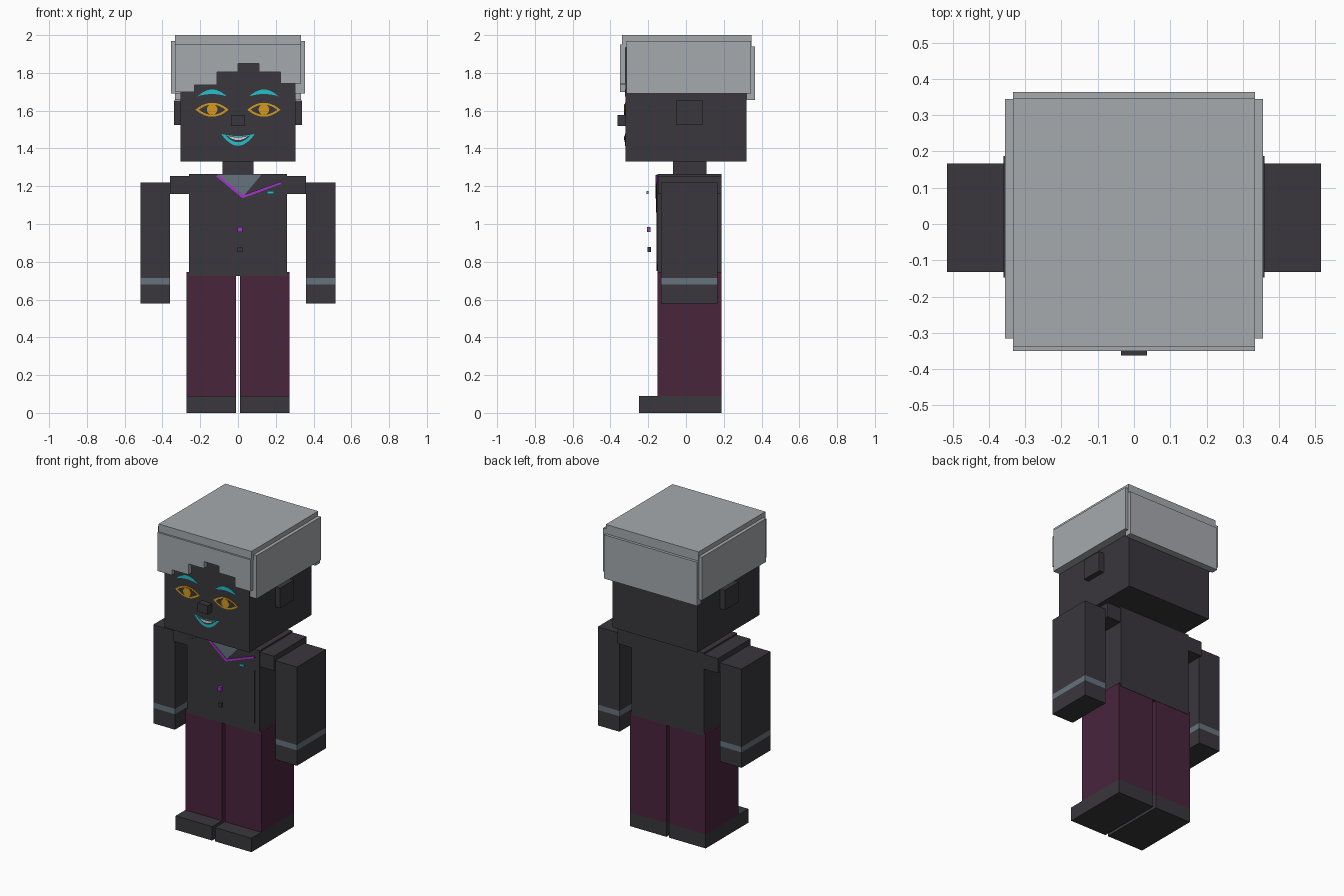
import bpy
import bmesh
import math

cube = bpy.data.objects.get("Cube")
if cube:
    bpy.data.objects.remove(cube, do_unlink=True)


def material(name, r, g, b):
    mat = bpy.data.materials.new(name)
    mat.use_nodes = True
    mat.diffuse_color = (r, g, b, 1)
    shader = next(n for n in mat.node_tree.nodes if n.type == "BSDF_PRINCIPLED")
    shader.inputs["Base Color"].default_value = (r, g, b, 1)
    return mat


charcoal = material("charcoal", .041, .038, .045)
silver = material("silver hair", .38, .40, .42)
plum = material("plum cloth", .067, .018, .046)
slate = material("slate shirt", .13, .17, .20)
violet = material("violet trim", .37, .035, .60)
cyan = material("cyan paint", .017, .53, .60)
gold = material("gold paint", .66, .32, .013)
white = material("tooth white", .70, .62, .65)


def finish(name, bm, mat):
    bmesh.ops.recalc_face_normals(bm, faces=bm.faces[:])
    mesh = bpy.data.meshes.new(name)
    bm.to_mesh(mesh)
    bm.free()
    mesh.materials.append(mat)
    obj = bpy.data.objects.new(name, mesh)
    bpy.context.scene.collection.objects.link(obj)
    return obj


def box(name, mat, xs, ys, zs):
    """Block between pairs of bounds."""
    bm = bmesh.new()
    bmesh.ops.create_cube(bm, size=1)
    for v in bm.verts:
        for i, (lo, hi) in enumerate((xs, ys, zs)):
            v.co[i] = hi if v.co[i] > 0 else lo
    return finish(name, bm, mat)


def pair(name, mat, xs, ys, zs):
    """Matching blocks on both sides."""
    box("left_" + name, mat, xs, ys, zs)
    box("right_" + name, mat, (-xs[1], -xs[0]), ys, zs)


def plate(name, mat, points, front, depth=.004):
    """Upright outline in x and z, pushed back from its front."""
    bm = bmesh.new()
    face = bm.faces.new([bm.verts.new((x, front, z)) for x, z in points])
    new = bmesh.ops.extrude_face_region(bm, geom=[face])["geom"]
    for v in new:
        if isinstance(v, bmesh.types.BMVert):
            v.co.y += depth
    return finish(name, bm, mat)


def crescent(name, mat, cx, cz, half, top, bottom, front, steps=12):
    """Area between two parabolas that meet at the corners."""
    s = [-1 + 2 * i / steps for i in range(steps + 1)]
    upper = [(cx + half * t, cz + top * (1 - t * t)) for t in s]
    lower = [(cx + half * t, cz + bottom * (1 - t * t)) for t in s[-2:0:-1]]
    return plate(name, mat, upper + lower, front)


# Legs and shoes
body_y = (-.15, .187)
pair("trouser_leg", plum, (.01, .272), body_y, (.09, .745))
pair("shoe", charcoal, (.01, .272), (-.25, .187), (0, .09))

# Torso, shoulders and neck
box("torso", charcoal, (-.26, .26), (-.152, .189), (.725, 1.265))
pair("shoulder", charcoal, (.26, .36), (-.147, .187), (1.16, 1.255))
box("neck", charcoal, (-.083, .083), (-.07, .108), (1.26, 1.335))

# Arms with cuffs
arm_x, arm_y = (.36, .515), (-.132, .167)
pair("arm", charcoal, arm_x, arm_y, (.715, 1.22))
pair("cuff", slate, arm_x, arm_y, (.68, .715))
pair("hand", charcoal, arm_x, arm_y, (.58, .68))

# Waistcoat, shirt and collar trim
plate("waistcoat", charcoal,
      [(-.24, 1.21), (-.12, 1.26), (.027, 1.14), (.23, 1.22),
       (.227, .785), (.027, .75), (-.227, .8)], -.156)
plate("shirt_front", slate, [(-.11, 1.262), (.125, 1.262), (.027, 1.145)], -.157)
plate("lapel", charcoal,
      [(-.14, 1.25), (-.12, 1.25), (.027, 1.14), (.235, 1.215), (.09, 1.12), (-.05, 1.06)], -.158)
plate("collar_trim", violet,
      [(-.125, 1.26), (-.105, 1.26), (.028, 1.153), (.228, 1.225), (.228, 1.212), (.024, 1.136)], -.161)

# Floating brooch and buttons
box("brooch", cyan, (.153, .19), (-.208, -.199), (1.16, 1.174))
box("upper_button", violet, (-.002, .024), (-.206, -.188), (.958, .984))
box("lower_button", charcoal, (-.002, .024), (-.204, -.186), (.852, .878))

# Head, ears and nose
box("head", charcoal, (-.305, .305), (-.32, .32), (1.33, 1.95))
pair("ear", charcoal, (.305, .34), (-.053, .087), (1.525, 1.655))
box("nose", charcoal, (-.036, .036), (-.362, -.32), (1.52, 1.577))

# Hair cap, side and back panels
box("hair_cap", silver, (-.333, .333), (-.338, .346), (1.935, 2))
pair("hair_side", silver, (.305, .355), (-.315, .344), (1.69, 1.97))
box("hair_back", silver, (-.333, .333), (.32, .364), (1.656, 1.94))

# Stepped fringe: each step has a right end and a lower edge
steps = [(-.23, 1.70), (-.11, 1.735), (0, 1.805), (.11, 1.85), (.225, 1.805), (.333, 1.745)]
outline, x = [(-.333, 1.95)], -.333
for end, z in steps:
    outline += [(x, z), (end, z)]
    x = end
plate("hair_fringe", silver, outline + [(.333, 1.95)], -.35, .03)

# Eyes and brows
for side, sx in (("left", 1), ("right", -1)):
    cx = sx * .137
    crescent(side + "_brow", cyan, cx, 1.676, .077, .036, .012, -.323)
    crescent(side + "_eye_rim", gold, cx, 1.605, .088, .037, -.037, -.323)
    crescent(side + "_eye_inner", charcoal, cx, 1.605, .07, .027, -.027, -.325)
    ring = [math.tau * i / 16 for i in range(16)]
    plate(side + "_iris", gold,
          [(cx + .028 * math.cos(a), 1.606 + .028 * math.sin(a)) for a in ring], -.327)

# Mouth and teeth
crescent("lips", cyan, 0, 1.478, .09, -.012, -.064, -.323)
crescent("mouth_inside", charcoal, 0, 1.469, .066, -.008, -.036, -.325)
crescent("teeth", white, 0, 1.464, .052, -.006, -.02, -.327)
